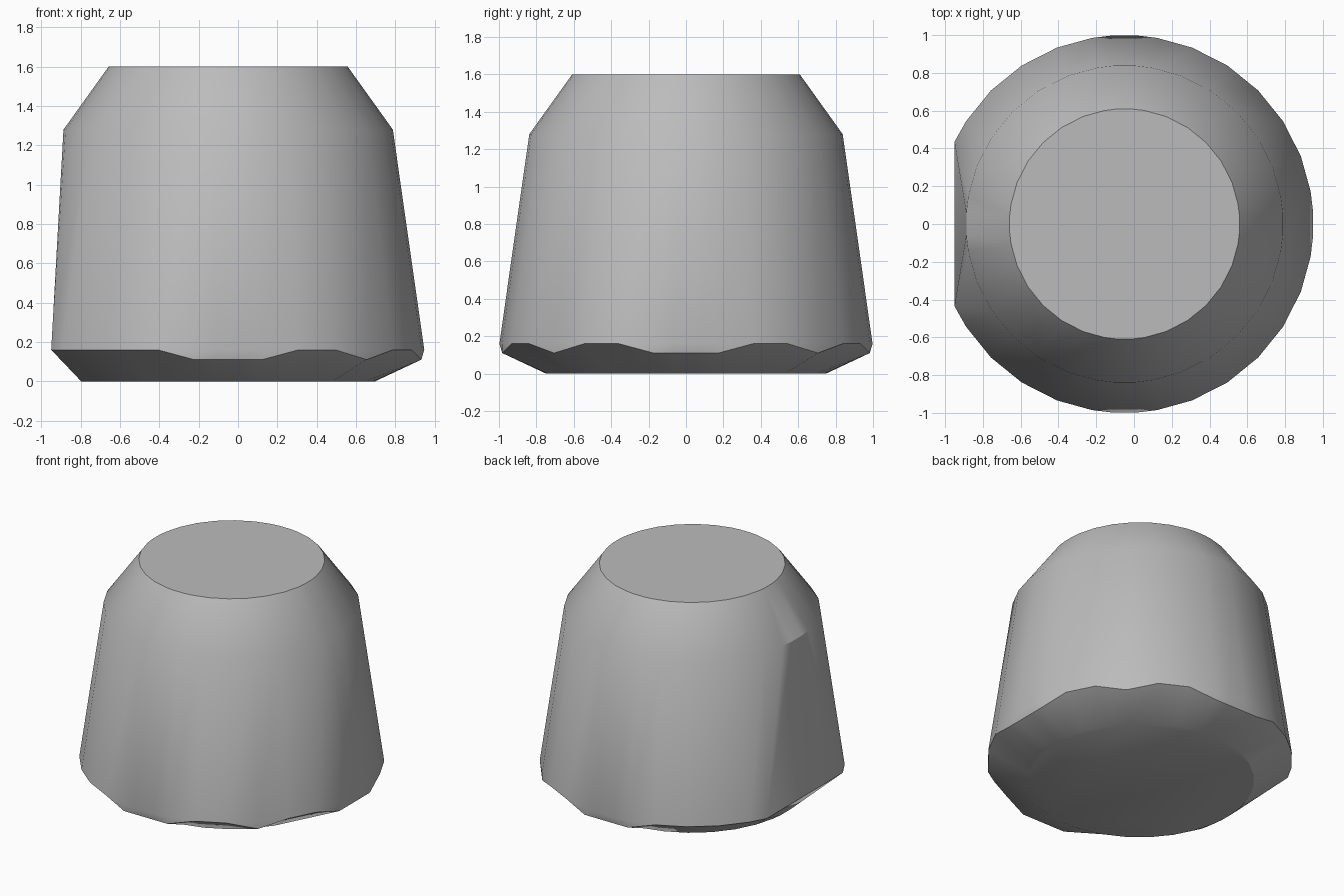
import bpy
import bmesh
from math import radians, sin, cos

cube = bpy.data.objects.get("Cube")
if cube:
    bpy.data.objects.remove(cube, do_unlink=True)

AXIS_X = -0.05
FLAT_ANGLE = 25.8            # half width of the flattened side, in degrees
QUADRANT = [4, 10, 21, 33, 45, 57, 69, 80, 86]
angles = [q + a for q in (0, 90, 180, 270) for a in QUADRANT]


def point(angle, radius, z):
    a = radians(angle)
    return (AXIS_X + radius * cos(a), radius * sin(a), z)


def rim_angle(angle):
    """Gather the columns of the flat side onto its two corners."""
    if abs(angle - 180) < FLAT_ANGLE:
        return 180 + FLAT_ANGLE if angle > 180 else 180 - FLAT_ANGLE
    return angle


def lower_rim(angle):
    """Scalloped lower edge, dipping on all sides but the flat one."""
    to_flat = abs(angle - 180)
    slot = angle % 90
    if to_flat > 75:
        if slot in (4, 86):
            return point(angle, 0.985, 0.11)
        if slot in (10, 45, 80):
            return point(angle, 0.998, 0.11)
    return point(rim_angle(angle), 1.0, 0.16)


# Rings from the underside to the top
rings = [
    [point(a, 0.75, 0) for a in angles],
    [lower_rim(a) for a in angles],
    [point(rim_angle(a), 1.0, 0.16) for a in angles],
    [point(a, 0.84, 1.28) for a in angles],
    [point(a, 0.61, 1.6) for a in angles],
]

# Skin the rings and cap both ends
bm = bmesh.new()
loops = [[bm.verts.new(p) for p in ring] for ring in rings]
count = len(angles)
for low, high in zip(loops, loops[1:]):
    for i in range(count):
        j = (i + 1) % count
        bm.faces.new((low[i], low[j], high[j], high[i]))
bm.faces.new(loops[0][::-1])
bm.faces.new(loops[-1])
bmesh.ops.remove_doubles(bm, verts=bm.verts, dist=0.001)
bmesh.ops.recalc_face_normals(bm, faces=bm.faces)

mesh = bpy.data.meshes.new("tapered_body")
bm.to_mesh(mesh)
bm.free()
body = bpy.data.objects.new("tapered_body", mesh)
bpy.context.collection.objects.link(body)

# Plain grey
grey = bpy.data.materials.new("plain_grey")
grey.use_nodes = True
color = (0.5, 0.5, 0.5, 1)
grey.diffuse_color = color
grey.node_tree.nodes["Principled BSDF"].inputs["Base Color"].default_value = color
mesh.materials.append(grey)

bpy.ops.object.select_all(action='DESELECT')
body.select_set(True)
bpy.context.view_layer.objects.active = body
bpy.ops.object.shade_smooth_by_angle(angle=radians(30))
